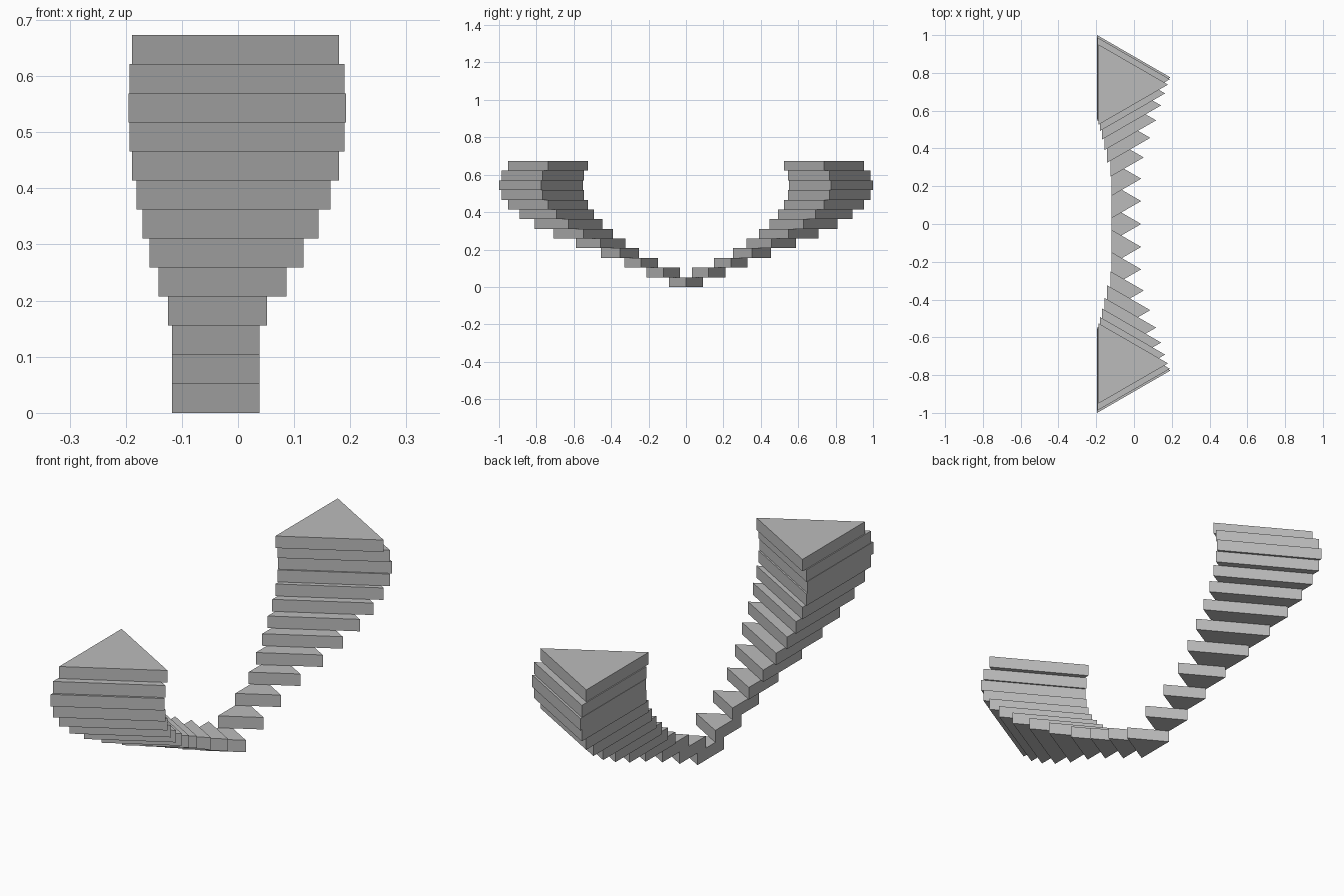
import bpy, math

cube = bpy.data.objects.get("Cube")
if cube:
    bpy.data.objects.remove(cube, do_unlink=True)

LEVELS = 13
STEP = 0.673 / LEVELS      # height of one slab
SWING = 0.776              # furthest slab centre from the middle
MIN_RADIUS = 0.104
CENTRE_X = -0.066

grey = bpy.data.materials.new("mid_grey")
grey.use_nodes = True
grey.diffuse_color = (0.5, 0.5, 0.5, 1)
grey.node_tree.nodes["Principled BSDF"].inputs["Base Color"].default_value = (0.5, 0.5, 0.5, 1)


def triangle_slab(name, y, level, radius):
    """Flat three-sided prism with its point towards +x."""
    bpy.ops.mesh.primitive_cylinder_add(vertices=3, radius=radius, depth=STEP)
    slab = bpy.context.object
    slab.name = name
    # turn the corner from +y to +x
    for v in slab.data.vertices:
        v.co.x, v.co.y = v.co.y, -v.co.x
    slab.location = (CENTRE_X, y, (level + 0.5) * STEP)
    slab.data.materials.append(grey)


# Base slab, then two mirrored stairs that swing outwards and curl back in
triangle_slab("base_slab", 0, 0, MIN_RADIUS)
for level in range(1, LEVELS):
    offset = SWING * math.sin(math.radians(9 * level))
    radius = max(MIN_RADIUS, offset / 3)
    for side, sign in (("front", -1), ("back", 1)):
        triangle_slab(f"{side}_stair_slab_{level}", sign * offset, level, radius)
